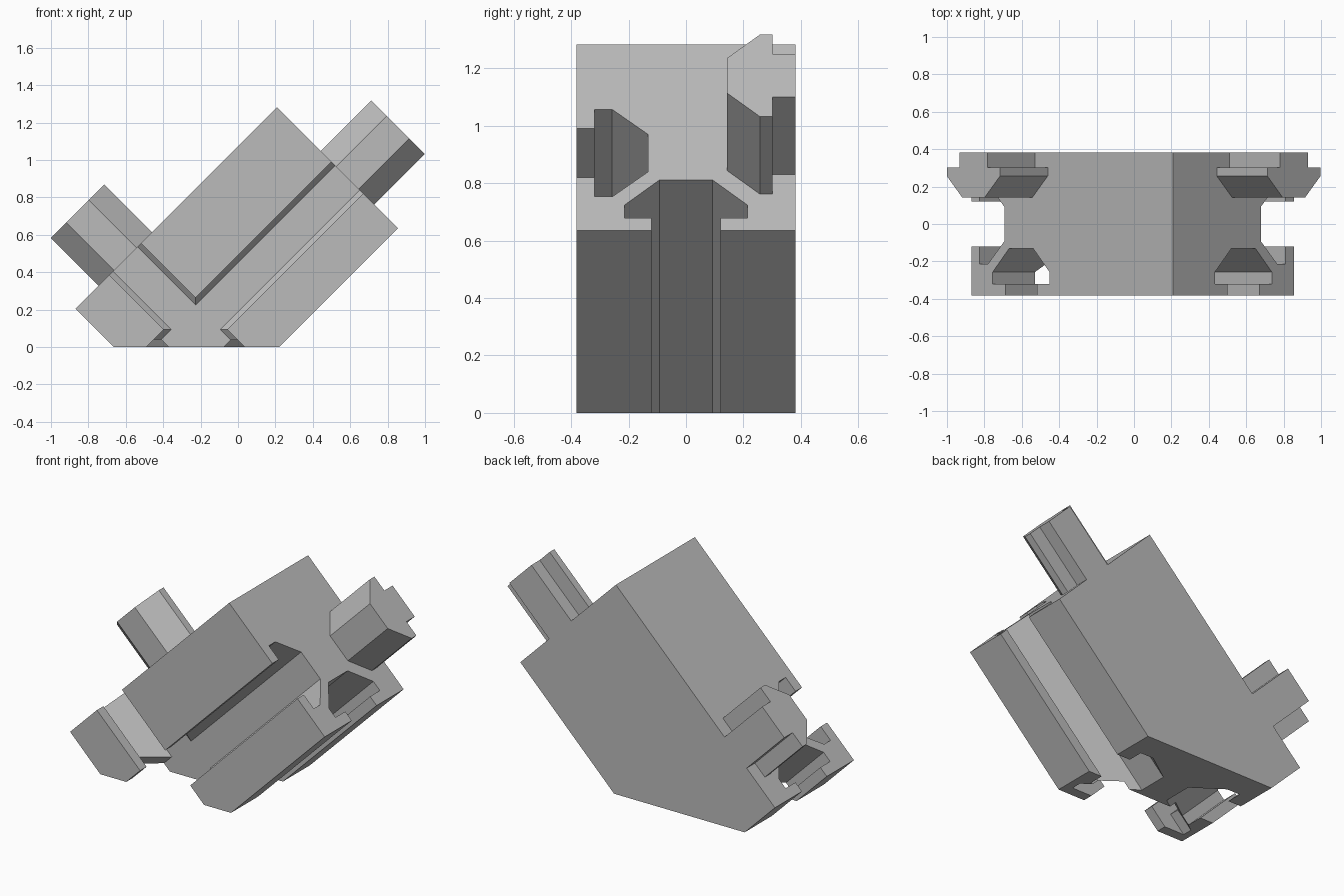
import bpy, bmesh, math
from mathutils import Vector

if "Cube" in bpy.data.objects:
    bpy.data.objects.remove(bpy.data.objects["Cube"])

R2 = math.sqrt(2)
U = Vector((1, 0, 1)) / R2      # block direction rising to the right
W = Vector((-1, 0, 1)) / R2     # block direction rising to the left
Y = Vector((0, 1, 0))

grey = bpy.data.materials.new("plain grey")
grey.diffuse_color = (0.5, 0.5, 0.5, 1)
grey.use_nodes = True
grey.node_tree.nodes["Principled BSDF"].inputs["Base Color"].default_value = grey.diffuse_color


def prism(name, ring, offset):
    """Extrude a closed ring of points along an offset."""
    bm = bmesh.new()
    face = bm.faces.new([bm.verts.new(p) for p in ring])
    ext = bmesh.ops.extrude_face_region(bm, geom=[face])
    bmesh.ops.translate(bm, vec=offset,
                        verts=[v for v in ext["geom"] if isinstance(v, bmesh.types.BMVert)])
    bmesh.ops.recalc_face_normals(bm, faces=bm.faces[:])
    me = bpy.data.meshes.new(name)
    bm.to_mesh(me)
    bm.free()
    me.materials.append(grey)
    ob = bpy.data.objects.new(name, me)
    bpy.context.collection.objects.link(ob)
    return ob


def tee(profile, origin, side, inward):
    """Symmetric dovetail ring from (half width, depth) pairs."""
    return ([origin + side * h + inward * d for h, d in profile]
            + [origin - side * h + inward * d for h, d in reversed(profile)])


SLOT = [(.12, -.06), (.12, .0625), (.215, .0625), (.215, .125), (.092, .25)]
RAIL = [(.106, 0), (.106, .08), (.2015, .08), (.2015, .125), (.085, .24)]

# Block limits along the two diagonals
U0, U1 = -.665 / R2, 1.49 / R2
W0, W1 = -.22 / R2, 1.075 / R2
UC, WC = -.132 / R2, .32 / R2   # centre lines of the slots and rails
D = .382                        # half depth

# Main block: tilted rectangle with its lowest corner cut flat
block = prism("block",
              [Vector((x, -D, z)) for x, z in
               [(-.665, 0), (.22, 0), (.855, .635), (.2075, 1.2825), (-.87, .205)]],
              Y * 2 * D)

# Dovetail slots: two crossing on the front, one in each lower side
slots = [
    ("front_slot_right", tee(SLOT, W * WC - Y * D - U * 3, W, Y), U * 6),
    ("front_slot_left", tee(SLOT, U * UC - Y * D - W * 3, U, Y), W * 6),
    ("lower_slot_right", tee(SLOT, W * W0 - U * 3, Y, W), U * 6),
    ("lower_slot_left", tee(SLOT, U * U0 - W * 3, Y, U), W * 6),
]
bpy.context.view_layer.objects.active = block
for name, ring, off in slots:
    cutter = prism(name, ring, off)
    mod = block.modifiers.new(name, "BOOLEAN")
    mod.operation = "DIFFERENCE"
    mod.solver = "EXACT"
    mod.object = cutter
    bpy.ops.object.modifier_apply(modifier=name)
    bpy.data.objects.remove(cutter)

# Dovetail rails projecting from the two upper sides, flush with the back
prism("rail_right", tee(RAIL, W * WC + Y * D + U * U1, W, -Y), U * (2.03 / R2 - U1))
prism("rail_left", tee(RAIL, U * UC + Y * D + W * W1, U, -Y), W * (1.585 / R2 - W1))
